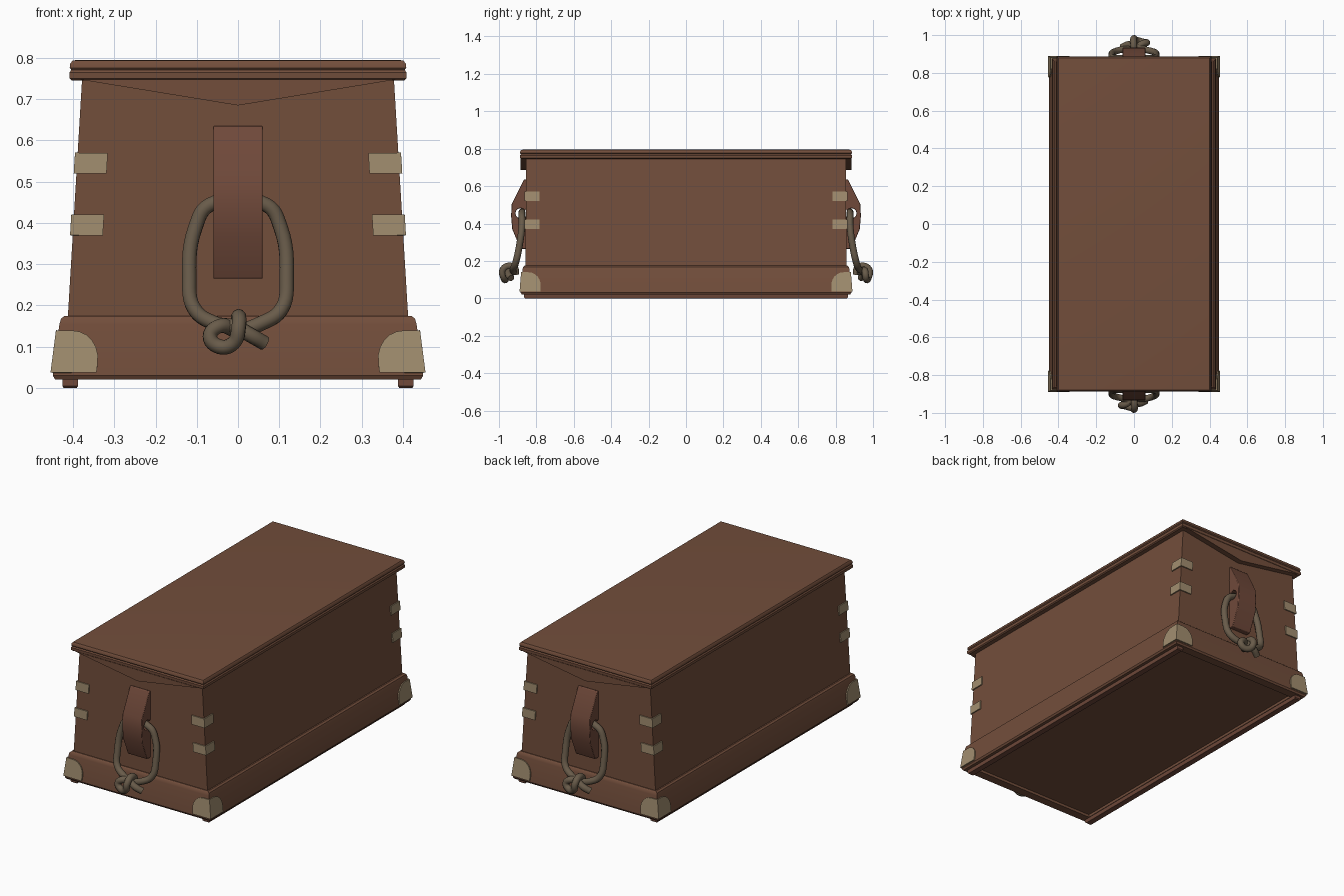
import bpy, bmesh, math
from mathutils import Matrix, Vector

cube = bpy.data.objects.get("Cube")
if cube:
    bpy.data.objects.remove(cube, do_unlink=True)


def material(name, rgb):
    m = bpy.data.materials.new(name)
    m.use_nodes = True
    col = (*rgb, 1)
    m.diffuse_color = col
    bsdf = m.node_tree.nodes["Principled BSDF"]
    bsdf.inputs["Base Color"].default_value = col
    bsdf.inputs["Roughness"].default_value = 0.7
    return m


WOOD = material("brown wood", (0.17, 0.076, 0.044))
TRIM = material("reddish trim wood", (0.16, 0.066, 0.042))
BRASS = material("dull brass", (0.36, 0.27, 0.16))
ROPE = material("grey brown rope", (0.14, 0.105, 0.068))


def add(name, mesh, mat, smooth=None):
    ob = bpy.data.objects.new(name, mesh)
    bpy.context.collection.objects.link(ob)
    mesh.materials.clear()
    mesh.materials.append(mat)
    if smooth is not None:
        bpy.ops.object.select_all(action="DESELECT")
        ob.select_set(True)
        bpy.context.view_layer.objects.active = ob
        bpy.ops.object.shade_smooth_by_angle(angle=math.radians(smooth))
    return ob


def from_bmesh(name, bm, mat, smooth=None):
    bmesh.ops.recalc_face_normals(bm, faces=bm.faces)
    mesh = bpy.data.meshes.new(name)
    bm.to_mesh(mesh)
    bm.free()
    return add(name, mesh, mat, smooth)


def loft(name, rings, mat, smooth=35):
    """Stack of rectangles (half x, half y, z), capped at both ends."""
    bm = bmesh.new()
    loops = [[bm.verts.new((sx * hx, sy * hy, z))
              for sx, sy in ((-1, -1), (1, -1), (1, 1), (-1, 1))]
             for hx, hy, z in rings]
    for a, b in zip(loops, loops[1:]):
        for i in range(4):
            j = (i + 1) % 4
            bm.faces.new((a[i], a[j], b[j], b[i]))
    bm.faces.new(loops[0])
    bm.faces.new(loops[-1])
    return from_bmesh(name, bm, mat, smooth)


def extrude(name, points, depth, mat, bevel=0):
    """Extrude a closed outline of 3D points along a vector."""
    bm = bmesh.new()
    face = bm.faces.new([bm.verts.new(p) for p in points])
    out = bmesh.ops.extrude_face_region(bm, geom=[face], use_keep_orig=True)
    moved = [g for g in out["geom"] if isinstance(g, bmesh.types.BMVert)]
    bmesh.ops.translate(bm, verts=moved, vec=depth)
    ob = from_bmesh(name, bm, mat, 25)
    if bevel:
        mod = ob.modifiers.new("soft edges", "BEVEL")
        mod.width, mod.segments = bevel, 2
    return ob


def repeat_at_back(ob):
    """Copy a front part to the back by a half turn."""
    twin = ob.copy()
    twin.name = ob.name.replace("front", "back")
    bpy.context.collection.objects.link(twin)
    twin.matrix_world = Matrix.Rotation(math.pi, 4, "Z")


# Tapered box, plinth with recessed underside, and moulded lid
loft("chest_body", [(0.413, 0.858, 0.165), (0.378, 0.855, 0.75)], WOOD)
loft("plinth", [(0.385, 0.83, 0.035), (0.385, 0.83, 0.02), (0.443, 0.878, 0.02),
                (0.449, 0.884, 0.03), (0.433, 0.874, 0.155), (0.429, 0.87, 0.168),
                (0.42, 0.862, 0.175), (0.40, 0.845, 0.175)], WOOD)
loft("lid", [(0.402, 0.88, 0.745), (0.408, 0.887, 0.75), (0.409, 0.888, 0.765),
             (0.404, 0.883, 0.771), (0.408, 0.887, 0.776), (0.407, 0.886, 0.786),
             (0.401, 0.88, 0.794), (0.39, 0.87, 0.795)], WOOD)

# Runners under the long sides
runner = loft("runners", [(0.016, 0.86, 0), (0.019, 0.865, 0.005), (0.019, 0.865, 0.025)], TRIM)
runner.data.transform(Matrix.Translation((0.407, 0, 0)))
runner.modifiers.new("other side", "MIRROR")

# Shallow gable board under each lid end
gable = extrude("front_gable", [(-0.385, -0.886, 0.748), (0, -0.886, 0.685),
                                (0.385, -0.886, 0.748)], (0, 0.036, 0), WOOD)
repeat_at_back(gable)

# Cleat with a rope hole against the wall
hole = [(0.03 + 0.027 * math.cos(a), 0.455 + 0.027 * math.sin(a))
        for a in (math.radians(-150 + 30 * i) for i in range(11))]
outline = ([(0, 0.265), *[(-0.004, 0.43)], *hole, (-0.004, 0.48), (0, 0.635)]
           + [(0.012, 0.635), (0.077, 0.505), (0.08, 0.44), (0.074, 0.37), (0.03, 0.265)])
cleat = extrude("front_cleat", [(-0.06, -0.855 - d, z) for d, z in outline],
                (0.12, 0, 0), TRIM, 0.003)
repeat_at_back(cleat)


def rope(name, points):
    cu = bpy.data.curves.new(name + "_path", "CURVE")
    cu.dimensions = "3D"
    cu.bevel_depth, cu.bevel_resolution = 0.018, 3
    cu.resolution_u, cu.use_fill_caps = 6, True
    sp = cu.splines.new("BEZIER")
    sp.bezier_points.add(len(points) - 1)
    for bp, p in zip(sp.bezier_points, points):
        bp.co = p
        bp.handle_left_type = bp.handle_right_type = "AUTO"
    tmp = bpy.data.objects.new(name + "_tmp", cu)
    bpy.context.collection.objects.link(tmp)
    bpy.context.view_layer.update()
    mesh = bpy.data.meshes.new_from_object(
        tmp.evaluated_get(bpy.context.evaluated_depsgraph_get()))
    bpy.data.objects.remove(tmp, do_unlink=True)
    mesh.name = name
    return add(name, mesh, ROPE, 50)


# Rope handle: tail, loop through the cleat, then the knot
strand = [(0.118, -0.893, 0.27), (0.103, -0.877, 0.39), (0.07, -0.877, 0.443)]
lower = [(0.055, -0.925, 0.156), (0.105, -0.911, 0.19)]
flip = Vector((-1, 1, 1))
left_up = [Vector(p) * flip for p in lower + strand]
right_down = [Vector(p) for p in reversed(lower + strand)]
tail = [(0.065, -0.935, 0.108), (0.03, -0.95, 0.128), (-0.005, -0.945, 0.147)]
knot = [(0, -0.925, 0.14), (-0.045, -0.955, 0.15), (-0.068, -0.96, 0.125),
        (-0.045, -0.965, 0.1), (-0.01, -0.975, 0.11), (0.002, -0.98, 0.15),
        (0.002, -0.95, 0.173), (0, -0.915, 0.16), (0, -0.91, 0.125)]
repeat_at_back(rope("front_rope_handle", tail + left_up + right_down + knot))


def corner_plates(name, outline, low, high):
    """Thin angle plates wrapping all four corners of a tapered wall.
    outline: (distance from the corner, z); low, high: wall (half x, half y, z)."""
    bm = bmesh.new()
    for along_x in (True, False):
        verts = []
        for s, z in outline:
            t = (z - low[2]) / (high[2] - low[2])
            hx = low[0] + (high[0] - low[0]) * t + 0.002
            hy = low[1] + (high[1] - low[1]) * t + 0.002
            verts.append(bm.verts.new((hx - s, -hy, z) if along_x else (hx, s - hy, z)))
        bm.faces.new(verts)
    bmesh.ops.remove_doubles(bm, verts=bm.verts, dist=0.0005)
    ob = from_bmesh(name, bm, BRASS)
    thick = ob.modifiers.new("thickness", "SOLIDIFY")
    thick.thickness, thick.offset, thick.use_even_offset = 0.009, 0, True
    mirror = ob.modifiers.new("all corners", "MIRROR")
    mirror.use_axis = (True, True, False)


# Brass bands on the box corners and rounded plates on the plinth
for label, z in (("lower", 0.37), ("upper", 0.52)):
    corner_plates(label + "_corner_bands",
                  [(0, z), (0.075, z), (0.075, z + 0.05), (0, z + 0.05)],
                  (0.413, 0.858, 0.165), (0.378, 0.855, 0.75))
arc = [(0.035 + 0.072 * math.cos(a), 0.06 + 0.079 * math.sin(a))
       for a in (math.radians(15 * i) for i in range(7))]
corner_plates("plinth_corner_plates", [(0, 0.037), (0.107, 0.037), *arc, (0, 0.139)],
              (0.449, 0.884, 0.03), (0.433, 0.874, 0.155))
